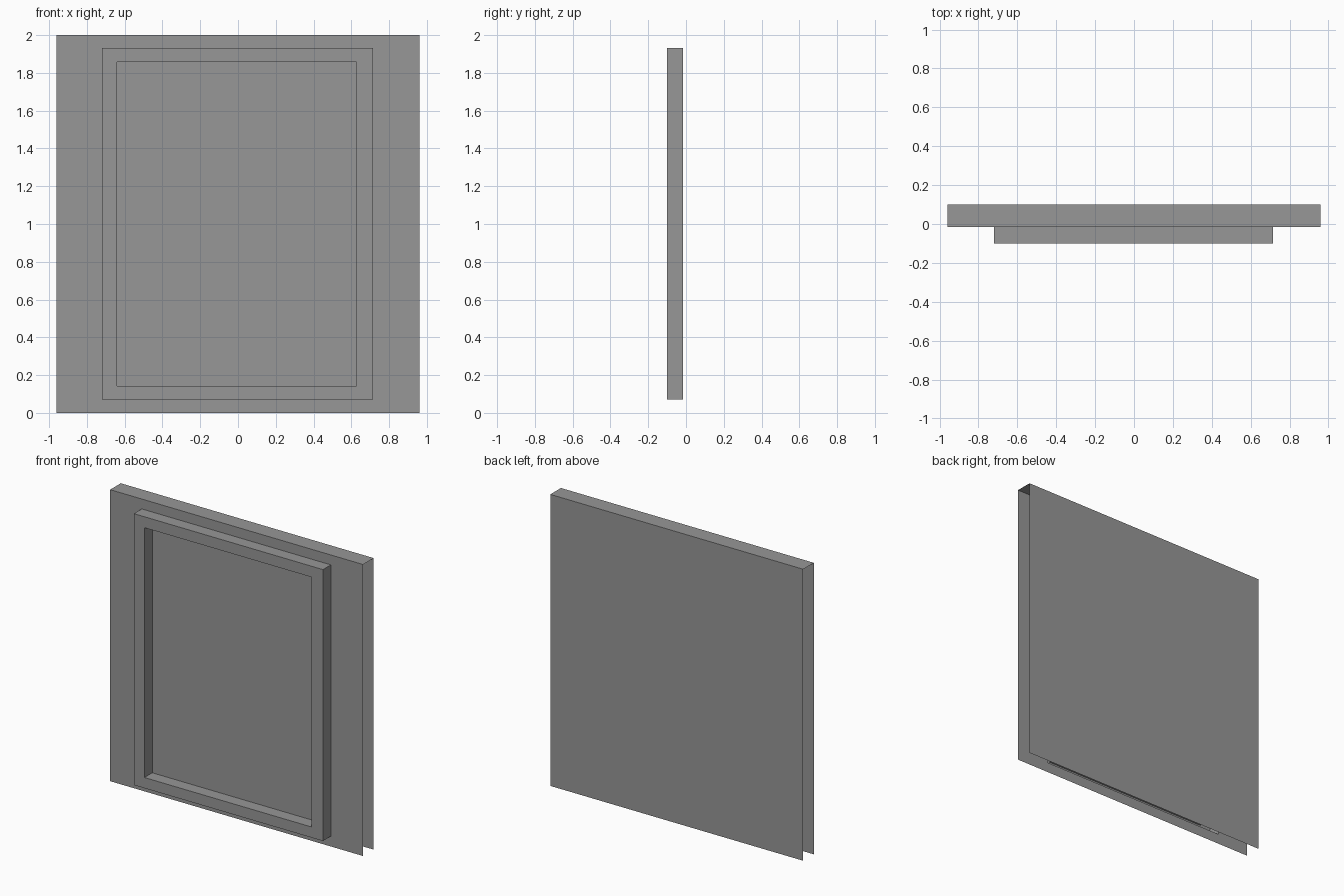
import bpy

cube = bpy.data.objects.get("Cube")
if cube:
    bpy.data.objects.remove(cube, do_unlink=True)

grey = bpy.data.materials.new("plain grey")
grey.use_nodes = True
colour = (0.31, 0.31, 0.31, 1)
grey.diffuse_color = colour
grey.node_tree.nodes["Principled BSDF"].inputs["Base Color"].default_value = colour

FRONT, BACK, RAISED = -0.015, 0.10, -0.10
HALF, TOP = 0.96, 2.0


def rect(x0, x1, z0, z1, y):
    """Four corners, counter-clockwise seen from the front."""
    return [(x0, y, z0), (x1, y, z0), (x1, y, z1), (x0, y, z1)]


def surface(name, loops, cap=False):
    """Skin a series of rectangles, optionally closing the last one."""
    verts = [corner for loop in loops for corner in loop]
    faces = []
    for k in range(len(loops) - 1):
        a, b = 4 * k, 4 * k + 4
        for i in range(4):
            j = (i + 1) % 4
            faces.append((a + i, a + j, b + j, b + i))
    if cap:
        faces.append(tuple(range(len(verts) - 4, len(verts))))
    mesh = bpy.data.meshes.new(name)
    mesh.from_pydata(verts, [], faces)
    mesh.materials.append(grey)
    obj = bpy.data.objects.new(name, mesh)
    bpy.context.collection.objects.link(obj)
    return obj


outer = (-0.72, 0.715, 0.07, 1.932)
inner = (-0.64, 0.627, 0.143, 1.857)

# Front sheet with an opening behind the frame
surface("front_sheet", [rect(-HALF, HALF, 0, TOP, FRONT), rect(*outer, FRONT)])

# Hollow raised frame: outer walls, face and inner walls
surface("raised_frame", [rect(*outer, FRONT), rect(*outer, RAISED),
                         rect(*inner, RAISED), rect(*inner, FRONT)])

# Recessed panel inside the frame
surface("recessed_panel", [rect(*inner, FRONT)], cap=True)

# Back sheet, wound to face backwards
surface("back_sheet", [rect(HALF, -HALF, 0, TOP, BACK)], cap=True)

# Top strip joining the sheets; sides and bottom stay open
surface("top_strip", [[(-HALF, FRONT, TOP), (HALF, FRONT, TOP),
                       (HALF, BACK, TOP), (-HALF, BACK, TOP)]], cap=True)
